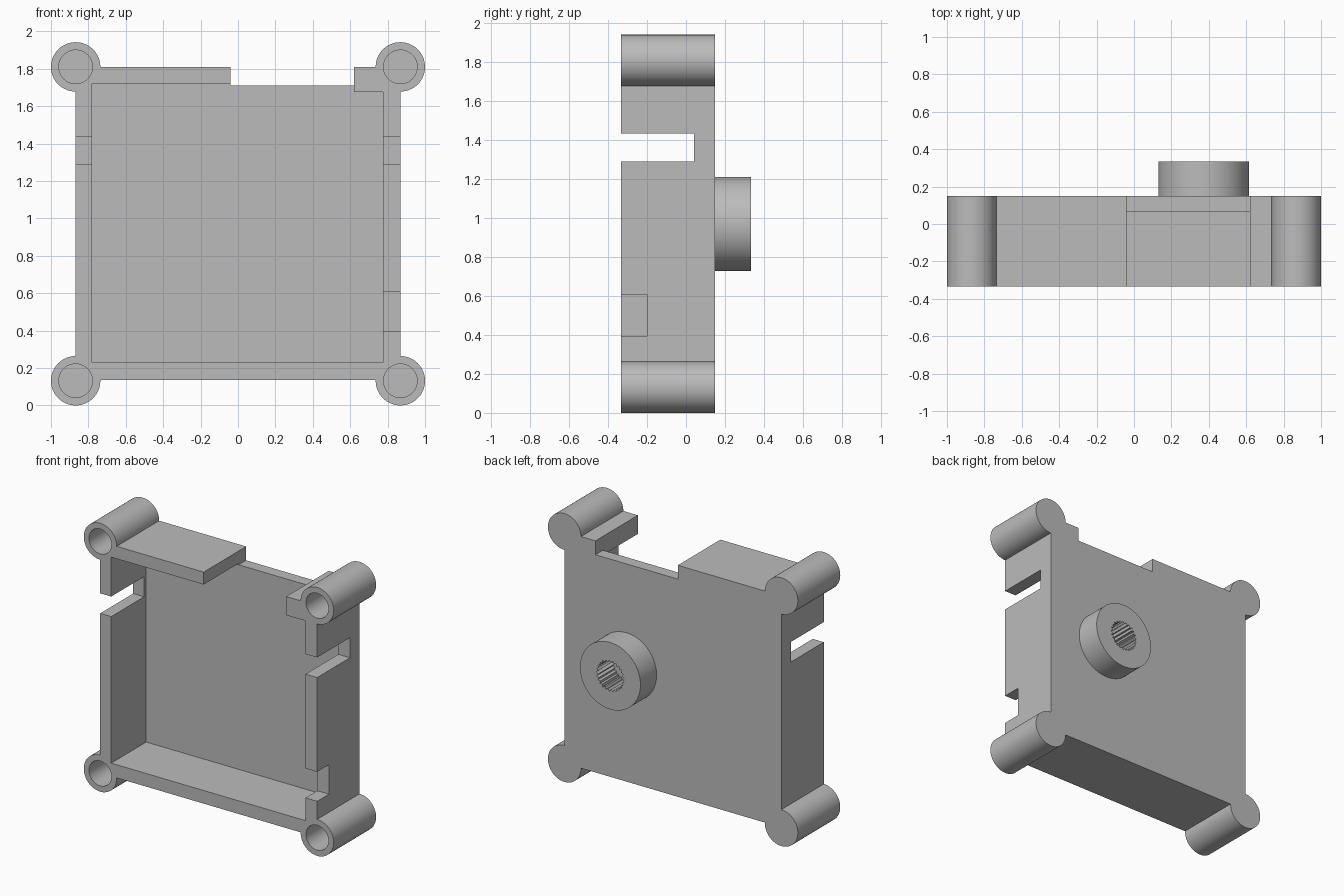
import bpy
import bmesh
from math import cos, sin, pi, radians

default = bpy.data.objects.get("Cube")
if default:
    bpy.data.objects.remove(default, do_unlink=True)

grey = bpy.data.materials.new("plain grey")
grey.use_nodes = True
colour = (0.5, 0.5, 0.5, 1)
grey.diffuse_color = colour
grey.node_tree.nodes["Principled BSDF"].inputs["Base Color"].default_value = colour

FRONT, BACK, FLOOR = -0.335, 0.15, 0.065   # y of rim, back face and inner floor
OUT = -0.6                                 # cutters start in front of the rim


def prism(name, outline, y0, y1):
    """Extrude an outline of (x, z) points along y."""
    bm = bmesh.new()
    face = bm.faces.new([bm.verts.new((x, y0, z)) for x, z in outline])
    new = bmesh.ops.extrude_face_region(bm, geom=[face])["geom"]
    moved = [v for v in new if isinstance(v, bmesh.types.BMVert)]
    bmesh.ops.translate(bm, verts=moved, vec=(0, y1 - y0, 0))
    bmesh.ops.recalc_face_normals(bm, faces=bm.faces)
    mesh = bpy.data.meshes.new(name)
    bm.to_mesh(mesh)
    bm.free()
    mesh.materials.append(grey)
    obj = bpy.data.objects.new(name, mesh)
    bpy.context.collection.objects.link(obj)
    return obj


def box(name, x0, x1, z0, z1, y0, y1):
    return prism(name, [(x0, z0), (x1, z0), (x1, z1), (x0, z1)], y0, y1)


def ring(cx, cz, radii, count):
    """Points around a centre, cycling through the given radii."""
    return [(cx + radii[i % len(radii)] * cos(2 * pi * i / count),
             cz + radii[i % len(radii)] * sin(2 * pi * i / count))
            for i in range(count)]


def combine(target, tool, operation):
    mod = target.modifiers.new("shape", "BOOLEAN")
    mod.operation, mod.solver, mod.object = operation, "EXACT", tool
    bpy.context.view_layer.objects.active = target
    bpy.ops.object.modifier_apply(modifier=mod.name)
    bpy.data.objects.remove(tool, do_unlink=True)


# Case block with a round post on each corner
case = box("case_tray", -0.868, 0.868, 0.135, 1.81, FRONT, BACK)
posts = [(x, z) for x in (-0.868, 0.868) for z in (0.132, 1.81)]
for x, z in posts:
    combine(case, prism("post", ring(x, z, [0.132], 64), FRONT, BACK), "UNION")

# Cavity, top opening, side slots and the small notch
cuts = [
    (-0.78, 0.775, 0.23, 1.675, OUT, FLOOR),
    (-0.78, 0.62, 1.6, 1.72, OUT, FLOOR),
    (-0.04, 0.62, 1.71, 2.1, OUT, 0.5),
    (-0.04, 0.62, 1.6, 2.1, OUT, FLOOR),
    (-1.1, -0.7, 1.29, 1.435, OUT, 0.04),
    (0.7, 1.1, 1.29, 1.435, OUT, 0.04),
    (0.7, 1.1, 0.395, 0.608, OUT, -0.2),
]
for cut in cuts:
    combine(case, box("cutter", *cut), "DIFFERENCE")

# Blind screw holes in the posts
for x, z in posts:
    combine(case, prism("cutter", ring(x, z, [0.09], 64), OUT, FLOOR), "DIFFERENCE")

# Round boss on the back with a splined socket
boss = prism("splined_boss", ring(0.372, 0.97, [0.242], 96), BACK - 0.03, 0.335)
combine(boss, prism("cutter", ring(0.372, 0.97, [0.112, 0.098], 50), BACK, 0.5),
        "DIFFERENCE")

# Smooth the round sides, keep edges crisp
for obj in (case, boss):
    bpy.ops.object.select_all(action="DESELECT")
    obj.select_set(True)
    bpy.context.view_layer.objects.active = obj
    bpy.ops.object.shade_smooth_by_angle(angle=radians(20))
